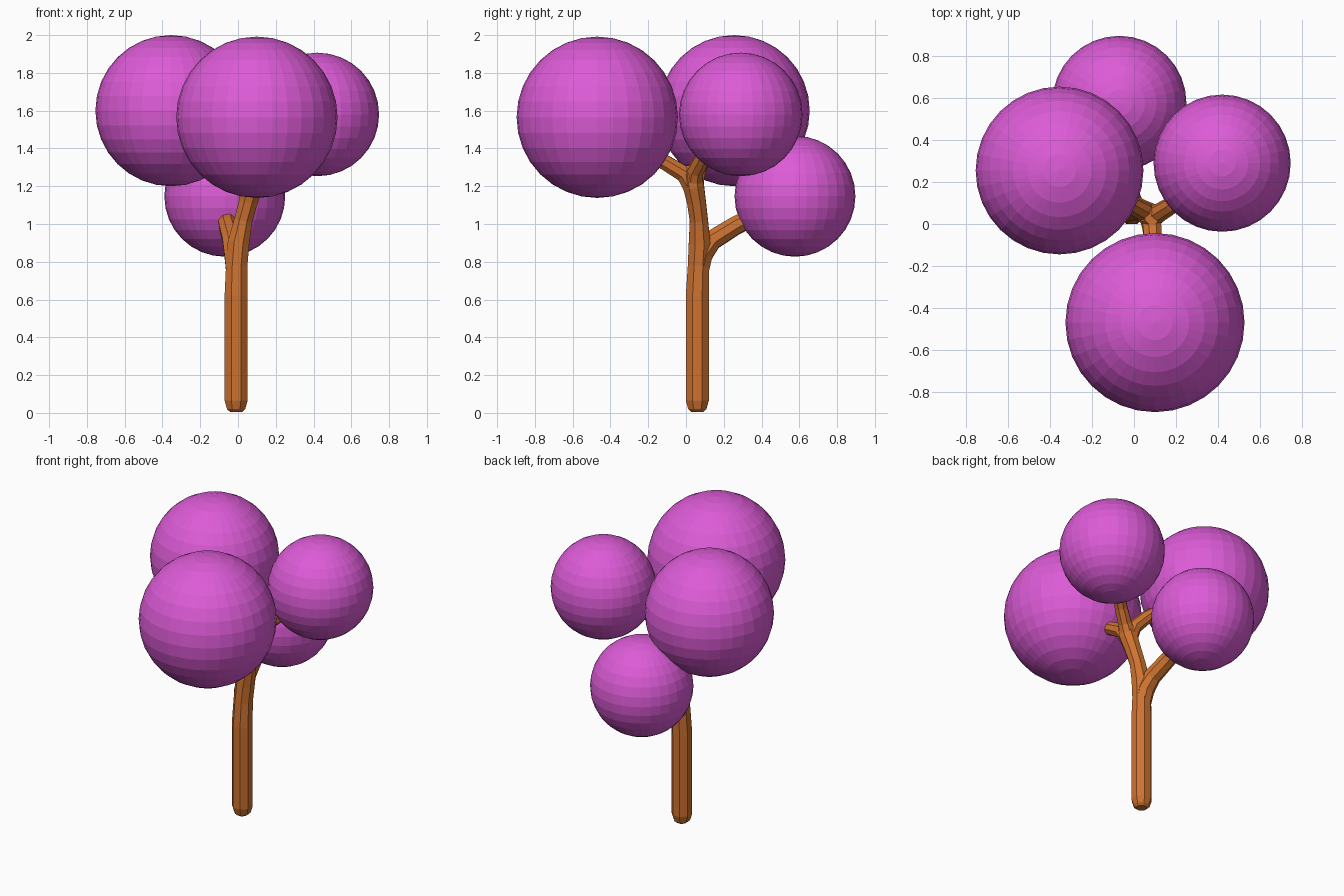
import bpy, bmesh, math
from mathutils import Vector

if "Cube" in bpy.data.objects:
    bpy.data.objects.remove(bpy.data.objects["Cube"])


def material(name, colour):
    m = bpy.data.materials.new(name)
    m.diffuse_color = (*colour, 1)
    m.use_nodes = True
    m.node_tree.nodes["Principled BSDF"].inputs["Base Color"].default_value = m.diffuse_color
    return m


FOLIAGE = material("purple foliage", (0.72, 0.105, 0.68))
BARK = material("orange bark", (0.62, 0.17, 0.03))


def finish(bm, name, mat):
    bmesh.ops.recalc_face_normals(bm, faces=bm.faces[:])
    mesh = bpy.data.meshes.new(name)
    bm.to_mesh(mesh)
    bm.free()
    mesh.materials.append(mat)
    ob = bpy.data.objects.new(name, mesh)
    bpy.context.collection.objects.link(ob)
    return ob


def ball(name, centre, radius):
    bm = bmesh.new()
    bmesh.ops.create_uvsphere(bm, u_segments=32, v_segments=16, radius=radius)
    finish(bm, name, FOLIAGE).location = centre


def limb(name, points, sides=8):
    """Faceted tube through (x, y, z, radius) points."""
    bm = bmesh.new()
    pts = [Vector(p[:3]) for p in points]
    side = Vector((1, 0, 0))
    rings = []
    for i, p in enumerate(pts):
        t = (pts[min(i + 1, len(pts) - 1)] - pts[max(i - 1, 0)]).normalized()
        side = (side - t * side.dot(t)).normalized()
        up = t.cross(side)
        ring = []
        for k in range(sides):
            a = 2 * math.pi * (k + 0.5) / sides
            ring.append(bm.verts.new(p + points[i][3] * (side * math.cos(a) + up * math.sin(a))))
        rings.append(ring)
    for a, b in zip(rings, rings[1:]):
        for k in range(sides):
            n = (k + 1) % sides
            bm.faces.new((a[k], a[n], b[n], b[k]))
    bm.faces.new(rings[0])
    bm.faces.new(rings[-1])
    finish(bm, name, BARK)


# Foliage balls
ball("foliage_left", (-0.355, 0.255, 1.60), 0.40)
ball("foliage_front", (0.10, -0.47, 1.565), 0.427)
ball("foliage_right", (0.42, 0.29, 1.58), 0.327)
ball("foliage_back", (-0.07, 0.577, 1.147), 0.32)

# Trunk with a rounded foot, leaning into the crown fork
limb("trunk", [
    (-0.01, 0.06, 0.005, 0.035), (-0.01, 0.06, 0.02, 0.052),
    (-0.01, 0.06, 0.065, 0.066), (-0.01, 0.06, 0.62, 0.066),
    (-0.007, 0.066, 0.78, 0.061), (0.003, 0.072, 0.90, 0.062),
    (0.028, 0.068, 1.02, 0.052), (0.055, 0.055, 1.12, 0.054),
    (0.075, 0.04, 1.20, 0.060), (0.083, 0.03, 1.27, 0.058),
    (0.085, 0.03, 1.31, 0.035)])

# Low branch to the back
limb("back_branch", [
    (-0.008, 0.064, 0.74, 0.058), (-0.015, 0.085, 0.84, 0.062),
    (-0.03, 0.14, 0.915, 0.056), (-0.052, 0.26, 0.99, 0.052),
    (-0.066, 0.42, 1.07, 0.05)])

# Three crown branches
limb("left_branch", [
    (0.07, 0.045, 1.20, 0.050), (0.045, 0.06, 1.28, 0.046),
    (-0.02, 0.095, 1.355, 0.042), (-0.13, 0.15, 1.44, 0.040)])
limb("front_branch", [
    (0.075, 0.04, 1.18, 0.050), (0.085, -0.01, 1.265, 0.048),
    (0.092, -0.11, 1.325, 0.043), (0.098, -0.25, 1.39, 0.040)])
limb("right_branch", [
    (0.075, 0.04, 1.20, 0.050), (0.115, 0.05, 1.28, 0.046),
    (0.18, 0.09, 1.355, 0.042), (0.28, 0.17, 1.45, 0.040)])
